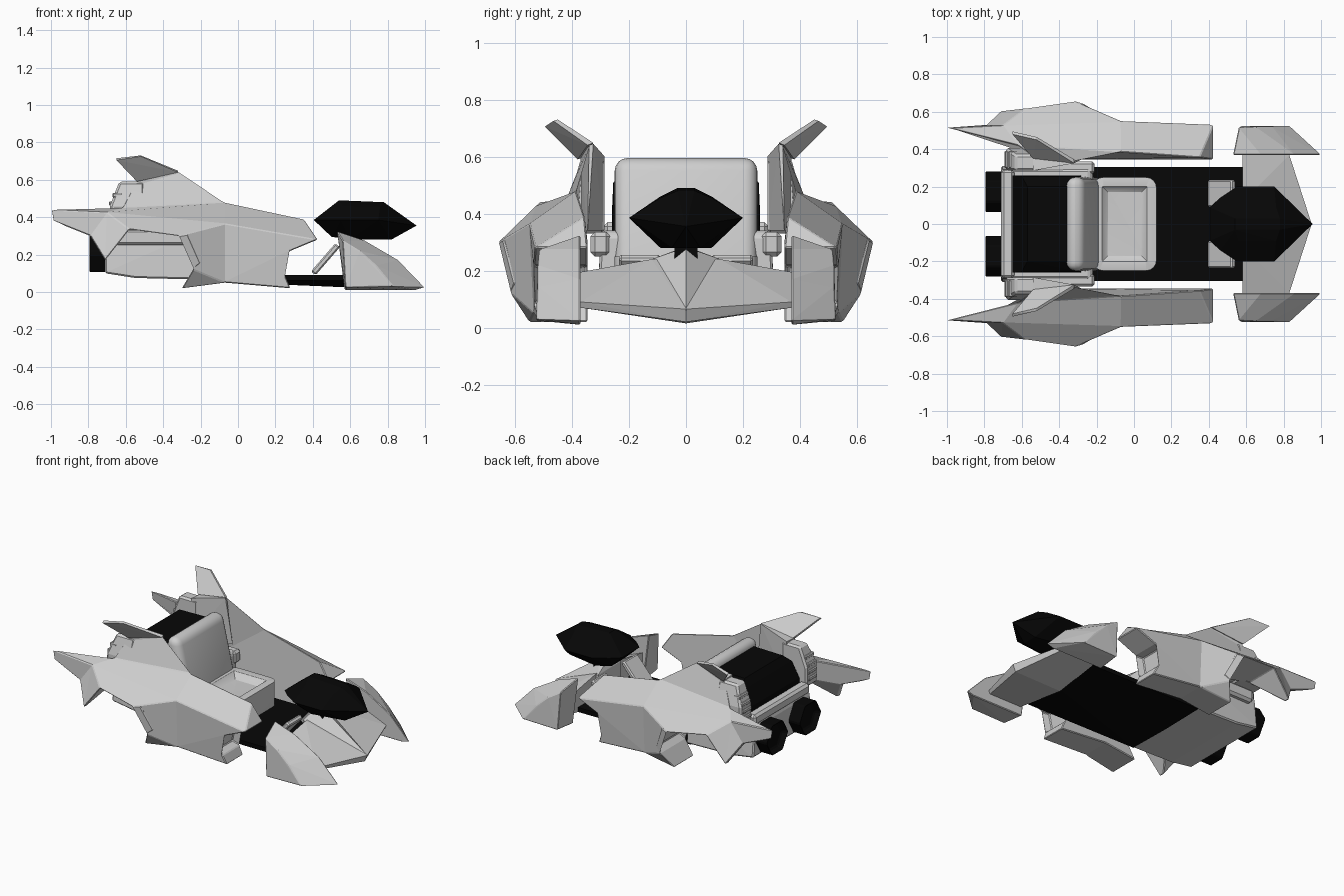
import bpy, bmesh, math
from mathutils import Vector, Matrix

if "Cube" in bpy.data.objects:
    bpy.data.objects.remove(bpy.data.objects["Cube"])


def material(name, v):
    m = bpy.data.materials.new(name)
    m.diffuse_color = (v, v, v, 1)
    m.use_nodes = True
    m.node_tree.nodes["Principled BSDF"].inputs["Base Color"].default_value = m.diffuse_color
    return m


GREY = material("light_grey", 0.62)
BLACK = material("black", 0.002)


def finish(name, bm, mat, bevel=0.0, segments=1, smooth=False):
    bmesh.ops.recalc_face_normals(bm, faces=bm.faces)
    me = bpy.data.meshes.new(name)
    bm.to_mesh(me)
    bm.free()
    me.materials.append(mat)
    ob = bpy.data.objects.new(name, me)
    bpy.context.collection.objects.link(ob)
    if bevel:
        b = ob.modifiers.new("bevel", 'BEVEL')
        b.width, b.segments, b.limit_method = bevel, segments, 'ANGLE'
        b.angle_limit = math.radians(25)
    if smooth:
        for p in me.polygons:
            p.use_smooth = True
    return ob


def hull(name, pts, mat, mirror_points=False, **kw):
    """Convex solid around a few points, optionally mirrored over y = 0."""
    bm = bmesh.new()
    pts = list(pts)
    if mirror_points:
        pts += [(x, -y, z) for x, y, z in pts if y]
    for p in pts:
        bm.verts.new(p)
    r = bmesh.ops.convex_hull(bm, input=bm.verts)
    junk = {g for g in r["geom_interior"] + r["geom_unused"]
            if isinstance(g, bmesh.types.BMVert)}
    bmesh.ops.delete(bm, geom=list(junk), context='VERTS')
    bmesh.ops.dissolve_limit(bm, angle_limit=0.02, verts=bm.verts, edges=bm.edges)
    return finish(name, bm, mat, **kw)


def box(x0, x1, y0, y1, z0, z1):
    return [(x, y, z) for x in (x0, x1) for y in (y0, y1) for z in (z0, z1)]


def mirrored(ob):
    """Second copy on the other side of the y = 0 plane."""
    me = ob.data.copy()
    me.transform(Matrix.Diagonal((1, -1, 1, 1)))
    me.flip_normals()
    c = ob.copy()
    c.data = me
    c.name = ob.name + "_mirror"
    bpy.context.collection.objects.link(c)


# side pod: outer skin corners, with lower rim K0..K10 repeated on the inner wall
P = {
    'T': (-1, .515, .44), 'Tb': (-.99, .515, .38), 'E0': (-.70, .53, .425),
    'K0': (-.79, .53, .30), 'K1': (-.71, .605, .17), 'K2': (-.58, .62, .335),
    'K3': (-.32, .658, .30), 'K4': (-.24, .615, .12), 'K5': (-.30, .55, .02),
    'K6': (-.07, .535, .05), 'K7': (.28, .515, .02), 'K8': (.255, .53, .08),
    'K9': (.28, .535, .22), 'K10': (.425, .53, .28),
    'E1': (-.07, .55, .365), 'R0': (-.62, .42, .45), 'R1': (-.07, .385, .48),
    'R2': (.35, .355, .39), 'F1': (-.54, .36, .60), 'F2': (-.32, .335, .648),
}
inner_y = {0: .50, 1: .57, 2: .38}
for i in range(11):
    x, y, z = P['K%d' % i]
    P['I%d' % i] = (x, inner_y.get(i, .345), z)
FACES = ["E0 E1 K3 K2", "E0 K2 K1", "E0 K1 K0", "T E0 K0 Tb",
         "E1 K6 K4 K3", "K4 K6 K5", "E1 K10 K9 K6", "K6 K9 K8 K7",
         "T R0 E0", "E0 R0 R1 E1", "E1 R1 R2 K10", "R0 F1 F2 R1", "R2 I10 K10",
         "Tb K0 I0", "T Tb I0 I2 R0", "I0 I1 I2",
         "R0 I2 I3 R1 F2 F1", "R1 I3 I4 I5 I6 I7 I8 I9 I10 R2"]
FACES += ["K%d K%d I%d I%d" % (i, i + 1, i + 1, i) for i in range(10)]
bm = bmesh.new()
V = {k: bm.verts.new(p) for k, p in P.items()}
ducts = []
for f in FACES:
    face = bm.faces.new([V[k] for k in f.split()])
    if f.startswith(("K3 K4 I4", "K8 K9 I9")):
        ducts.append(face)
bmesh.ops.recalc_face_normals(bm, faces=bm.faces)
bmesh.ops.inset_individual(bm, faces=ducts, thickness=.02, depth=-.05)
mirrored(finish("side_pod", bm, GREY, bevel=.005))

# inner shoulder behind each pod peak, and raised winglet
mirrored(hull("pod_shoulder", [(-.54, .285, .60), (-.54, .285, .34), (-.54, .37, .595),
                               (-.32, .325, .645), (-.32, .34, .64), (-.28, .345, .34),
                               (-.54, .37, .34)], GREY))
mirrored(hull("winglet", [(-.65, .495, .705), (-.65, .48, .715), (-.52, .465, .725),
                          (-.52, .45, .73), (-.32, .345, .64), (-.32, .325, .648),
                          (-.54, .38, .59), (-.54, .35, .60)], GREY))

# vent housing with slats behind each pod
mirrored(hull("vent_housing", box(-.685, -.50, .285, .405, .33, .46)
              + box(-.635, -.50, .285, .37, .575, .59), GREY, bevel=.012))
for i in range(4):
    z = .37 + i * .045
    x = -.693 + max(0, z - .45) * .4
    mirrored(hull("vent_slat", box(x, x + .05, .30, .39, z, z + .025), GREY, bevel=.005))

# front fins
mirrored(hull("front_fin", [(.53, .37, .325), (.57, .37, .01), (.95, .37, .01),
                            (1, .37, .025), (.86, .37, .17), (.68, .37, .275),
                            (.575, .525, .025), (.56, .515, .275), (.65, .52, .22),
                            (.74, .52, .14), (.83, .525, .03)], GREY, bevel=.005))

# nose wing with a central ridge
hull("nose_wing", [(.58, .37, .195), (.58, .37, .07), (.83, .37, .09), (.82, .37, .07),
                   (.95, 0, .065), (.93, 0, .02), (.58, 0, .015), (.58, .12, .24)],
     GREY, True)
hull("nose_ridge", [(.56, .12, .24), (.58, 0, .285), (.64, 0, .282), (.955, 0, .06),
                    (.56, .12, .06)], GREY, True)

# dashboard pod
hull("dashboard", [(.405, .09, .385), (.46, .14, .385), (.55, .2, .385), (.75, .2, .385),
                   (.955, 0, .355), (.54, .03, .49), (.78, .03, .48), (.56, .09, .46),
                   (.76, .09, .455), (.50, .07, .295), (.60, .09, .28), (.82, .05, .28)],
     BLACK, True)
hull("dashboard_mount", box(.57, .65, -.04, .04, .22, .30), BLACK)

# foot rests sloping up toward the nose
mirrored(hull("foot_rest", [(x, y, z) for y in (.09, .235) for x, z in
                            ((.39, .11), (.415, .09), (.52, .26), (.545, .24))],
              GREY, bevel=.008))

# floor, rear tub, engine cover
hull("floor", [(-.25, .305, .065), (-.25, .305, .09), (.58, .305, .09),
               (.58, .305, .06), (.58, 0, .025), (-.25, 0, .06)], BLACK, True)
hull("rear_tub", [(-.71, .31, .10), (-.71, .29, .30), (-.68, .29, .34), (-.55, .31, .075),
                  (-.22, .31, .067), (-.22, .30, .32), (-.24, .29, .34)],
     GREY, True, bevel=.008)
hull("engine_cover", [(-.65, .26, .30), (-.65, .26, .40), (-.60, .255, .50),
                      (-.57, .2, .55), (-.30, .2, .555), (-.30, .255, .51),
                      (-.28, .26, .30)], BLACK, True)
hull("rear_bumper", box(-.71, -.64, -.29, .29, .30, .37), GREY, bevel=.015)

# side rails beside the engine
mirrored(hull("side_rail", box(-.66, -.21, .265, .335, .25, .335), GREY, bevel=.015))

# hexagonal thrusters with recessed ends
for side in (-1, 1):
    bm = bmesh.new()
    bmesh.ops.create_cone(bm, cap_ends=True, segments=6, radius1=.113, radius2=.113, depth=.12,
                          matrix=Matrix.Translation((-.74, side * .173, .205))
                          @ Matrix.Rotation(math.pi / 2, 4, 'Y'))
    back = min(bm.faces, key=lambda f: f.calc_center_median().x)
    bmesh.ops.inset_individual(bm, faces=[back], thickness=.025)
    bmesh.ops.translate(bm, verts=back.verts, vec=Vector((.04, 0, 0)))
    finish("thruster", bm, BLACK, bevel=.008)

# seat: padded backrest and cushion with a sunken middle
hull("seat_back", [(-.36, .25, .30), (-.27, .25, .595), (-.36, .25, .595),
                   (-.16, .25, .12), (-.34, .25, .12)], GREY, True,
     bevel=.06, segments=4, smooth=True)
bm = bmesh.new()
bmesh.ops.create_cube(bm, size=1, matrix=Matrix.Translation((-.05, 0, .165))
                      @ Matrix.Diagonal((.34, .5, .17, 1)))
corners = [e for e in bm.edges if abs(e.verts[0].co.z - e.verts[1].co.z) > .1]
bmesh.ops.bevel(bm, geom=corners, offset=.055, segments=4, profile=.5, affect='EDGES')
top = max(bm.faces, key=lambda f: f.calc_center_median().z)
bmesh.ops.inset_individual(bm, faces=[top], thickness=.05)
bmesh.ops.inset_individual(bm, faces=[top], thickness=.03, depth=-.04)
finish("seat_cushion", bm, GREY, bevel=.02, segments=3, smooth=True)
